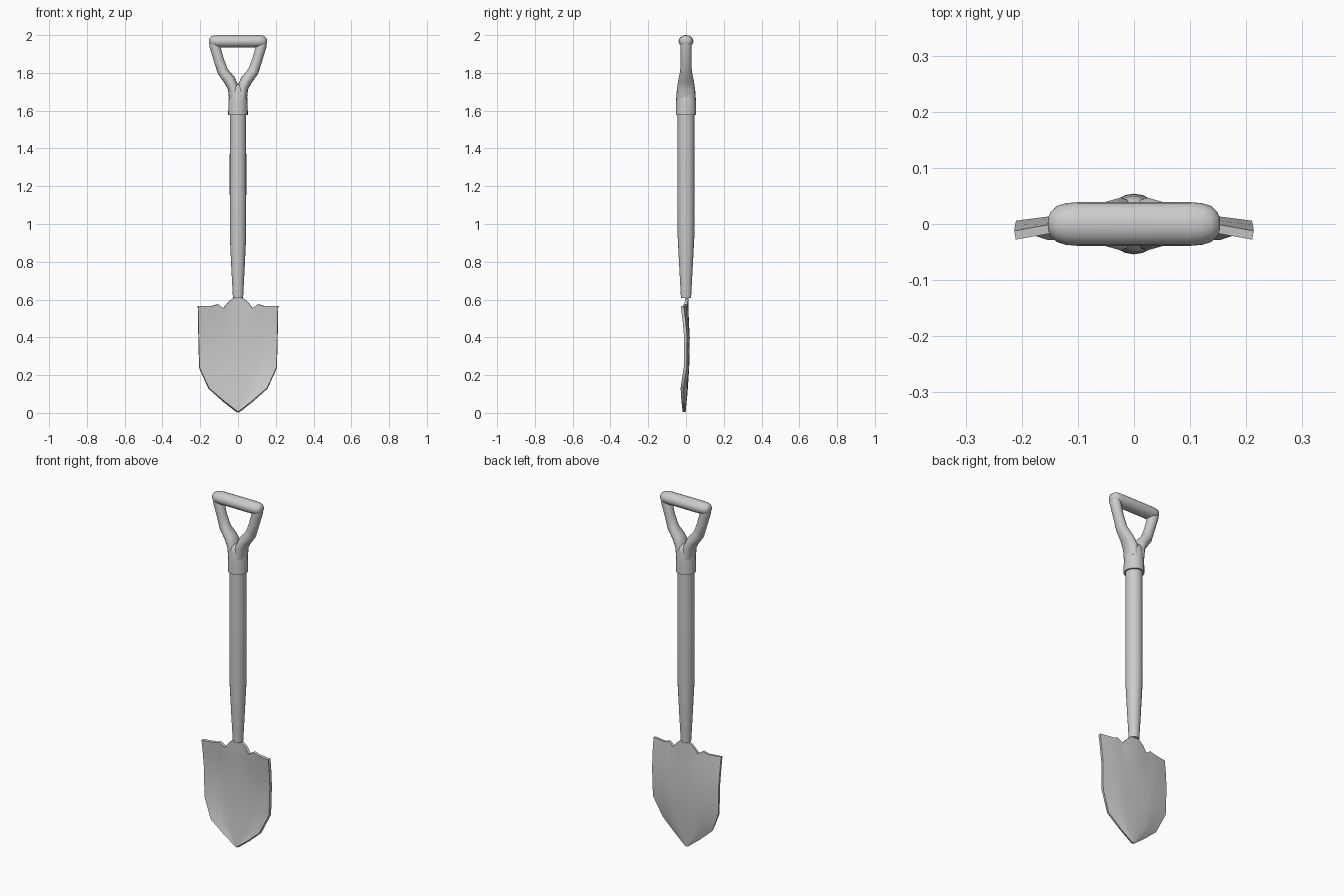
import bpy, bmesh, math
from mathutils import Vector

if "Cube" in bpy.data.objects:
    bpy.data.objects.remove(bpy.data.objects["Cube"])


def finish(bm, name, angle=40):
    bmesh.ops.recalc_face_normals(bm, faces=bm.faces)
    me = bpy.data.meshes.new(name)
    bm.to_mesh(me)
    bm.free()
    ob = bpy.data.objects.new(name, me)
    bpy.context.collection.objects.link(ob)
    bpy.ops.object.select_all(action='DESELECT')
    ob.select_set(True)
    bpy.context.view_layer.objects.active = ob
    bpy.ops.object.shade_smooth_by_angle(angle=math.radians(angle))
    return ob


def tube(name, path, sides=20, angle=40):
    """Loft ellipses along an xz path of (x, z, in-plane radius, y radius)."""
    bm = bmesh.new()
    rings = []
    for i, (x, z, ru, rv) in enumerate(path):
        a, b = path[max(i - 1, 0)], path[min(i + 1, len(path) - 1)]
        d = Vector((b[0] - a[0], 0, b[1] - a[1])).normalized()
        u = Vector((d.z, 0, -d.x))
        ring = []
        for k in range(sides):
            t = 2 * math.pi * k / sides
            p = Vector((x, 0, z)) + u * ru * math.cos(t)
            ring.append(bm.verts.new((p.x, rv * math.sin(t), p.z)))
        rings.append(ring)
    for r, s in zip(rings, rings[1:]):
        for k in range(sides):
            j = (k + 1) % sides
            bm.faces.new((r[k], r[j], s[j], s[k]))
    bm.faces.new(rings[0])
    bm.faces.new(rings[-1])
    return finish(bm, name, angle)


# Tapered wooden shaft
tube("shaft", [(0, .608, .027, .027), (0, .76, .035, .035), (0, .93, .043, .044),
               (0, 1.26, .044, .045), (0, 1.60, .043, .044)])

# Collar over the shaft, closing under the fork
tube("collar", [(0, 1.578, .052, .054), (0, 1.64, .051, .053), (0, 1.70, .047, .050),
                (0, 1.725, .035, .043), (0, 1.738, .015, .028)])

# Fork arms, one per side
for side, label in ((1, "right"), (-1, "left")):
    arm = [(.020, 1.66, .027, .047), (.024, 1.72, .030, .047), (.045, 1.762, .031, .041),
           (.081, 1.808, .029, .031), (.102, 1.87, .027, .028), (.124, 1.945, .028, .030),
           (.128, 1.965, .024, .030)]
    tube("fork_arm_" + label, [(side * x, z, a, b) for x, z, a, b in arm], 16)

# Cross grip with rounded ends
half = [(.153, .010, .010), (.149, .020, .021), (.138, .028, .032),
        (.122, .032, .037), (.10, .033, .039)]
grip = [(-x, 1.967, a, b) for x, a, b in half]
grip += [(x, 1.967, a, b) for x, a, b in reversed(half)]
tube("grip", grip, 20, 60)

# Blade: grid of cross rows, (z, half width, centre y, edge y)
rows = [(.005, .004, -.010, -.011), (.06, .075, -.006, -.017), (.13, .155, .000, -.021),
        (.24, .205, .009, -.004), (.40, .209, .012, -.002), (.49, .211, .007, -.010),
        (.57, .212, .004, -.020)]
cols = [0, .12, .24, .36, .50, .65, 1]
top_z = [.61, .608, .588, .555, .575, .566, .566]     # notched top edge
bow = [0, 0, .02, .05, .12, .32, 1]                   # forward curl of the sides
sag = [0, .001, .002, .006, .007, .003, 0]            # grooves beside the neck
bm = bmesh.new()
grid = []
for i, (z, w, yc, ye) in enumerate(rows):
    groove = max(0, i - 4) / 2
    line = []
    for c in range(-6, 7):
        k = abs(c)
        x = math.copysign(cols[k] * w, c)
        zz = top_z[k] if i == 6 else z
        if i in (1, 2):
            # lower rows follow the pointed outline
            zz = z * (.8 + .2 * cols[k])
        y = yc + (ye - yc) * bow[k] - groove * sag[k]
        line.append(bm.verts.new((x, y, zz)))
    grid.append(line)
for a, b in zip(grid, grid[1:]):
    for k in range(12):
        bm.faces.new((a[k], a[k + 1], b[k + 1], b[k]))
blade = finish(bm, "blade", 50)
solid = blade.modifiers.new("thickness", 'SOLIDIFY')
solid.thickness = .016
solid.offset = 0
bpy.ops.object.modifier_apply(modifier="thickness")
bpy.ops.object.shade_smooth_by_angle(angle=math.radians(50))
